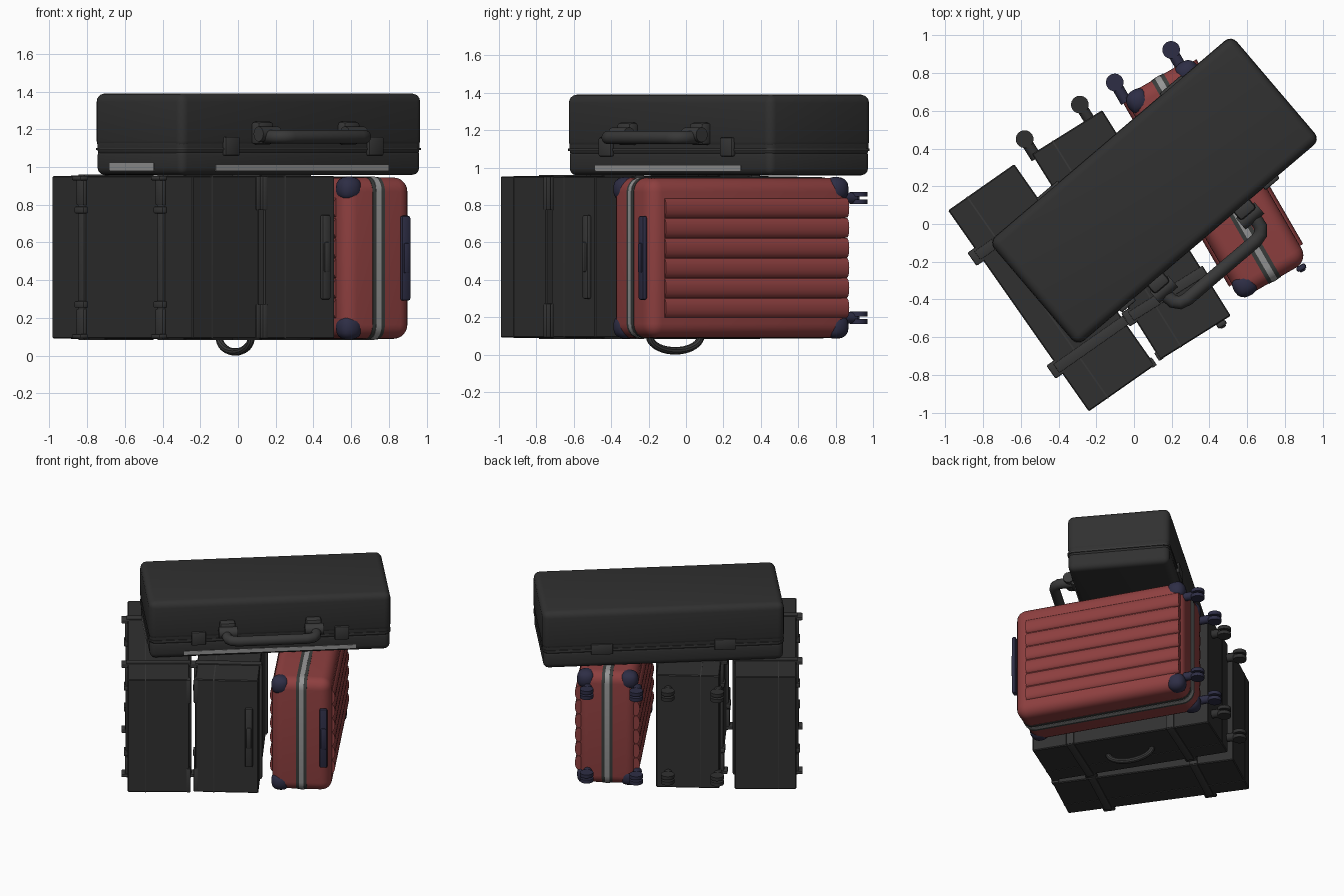
import bpy, bmesh, math
from mathutils import Matrix, Vector

if "Cube" in bpy.data.objects:
    bpy.data.objects.remove(bpy.data.objects["Cube"])

def material(name, rgb):
    m = bpy.data.materials.new(name)
    m.diffuse_color = (*rgb, 1)
    m.use_nodes = True
    m.node_tree.nodes["Principled BSDF"].inputs["Base Color"].default_value = m.diffuse_color
    return m

CHAR = material("charcoal", (0.030, 0.030, 0.030))
TRIM = material("dark trim", (0.040, 0.040, 0.040))
RED = material("brick red", (0.270, 0.050, 0.050))
NAVY = material("navy", (0.027, 0.027, 0.060))
GREY = material("light grey", (0.300, 0.300, 0.300))
BAND = material("band grey", (0.042, 0.046, 0.044))

def frame(x, y, z, deg):
    return Matrix.Translation((x, y, z)) @ Matrix.Rotation(math.radians(deg), 4, 'Z')

def finish(name, bm, M, mat):
    bmesh.ops.recalc_face_normals(bm, faces=bm.faces)
    bm.transform(M)
    me = bpy.data.meshes.new(name)
    bm.to_mesh(me)
    bm.free()
    me.materials.append(mat)
    me.shade_smooth()
    me.set_sharp_from_angle(angle=math.radians(35))
    ob = bpy.data.objects.new(name, me)
    bpy.context.collection.objects.link(ob)
    return ob

def box(name, M, c, s, mat, r=0.0, seg=2):
    bm = bmesh.new()
    bmesh.ops.create_cube(bm, size=1, matrix=Matrix.Translation(c) @ Matrix.Diagonal((*s, 1)))
    if r:
        bmesh.ops.bevel(bm, geom=bm.edges[:], offset=r, segments=seg, profile=0.5, affect='EDGES')
    return finish(name, bm, M, mat)

def cyl(name, M, c, r, depth, mat, axis='Z', scale=(1, 1, 1), seg=20):
    rot = {'Z': Matrix.Identity(4), 'Y': Matrix.Rotation(math.pi / 2, 4, 'X'),
           'X': Matrix.Rotation(math.pi / 2, 4, 'Y')}[axis]
    bm = bmesh.new()
    bmesh.ops.create_cone(bm, cap_ends=True, segments=seg, radius1=r, radius2=r, depth=depth,
                          matrix=Matrix.Translation(c) @ Matrix.Diagonal((*scale, 1)) @ rot)
    return finish(name, bm, M, mat)

def tube(name, M, pts, r, mat, seg=10):
    """Round bar swept along a planar path."""
    bm = bmesh.new()
    pts = [Vector(p) for p in pts]
    normal = (pts[1] - pts[0]).cross(pts[-1] - pts[0]).normalized()
    rings = []
    for i, p in enumerate(pts):
        t = (pts[min(i + 1, len(pts) - 1)] - pts[max(i - 1, 0)]).normalized()
        side = t.cross(normal)
        rings.append([bm.verts.new(p + r * (math.cos(a) * side + math.sin(a) * normal))
                      for a in (2 * math.pi * k / seg for k in range(seg))])
    for a, b in zip(rings, rings[1:]):
        for k in range(seg):
            bm.faces.new((a[k], a[(k + 1) % seg], b[(k + 1) % seg], b[k]))
    bm.faces.new(rings[0])
    bm.faces.new(rings[-1])
    return finish(name, bm, M, mat)

def hoop(name, M, w, l, h, x, width, mat, r):
    """Thin band around the y-z outline of a case, at local x."""
    bm = bmesh.new()
    for dx in (-width / 2, width / 2):
        loop = []
        for sy, sz, a0 in ((1, 1, 0), (-1, 1, 90), (-1, -1, 180), (1, -1, 270)):
            for k in range(6):
                a = math.radians(a0 + 18 * k)
                loop.append(bm.verts.new((x + dx, sy * (l / 2 - r) + r * math.cos(a),
                                          sz * (h / 2 - r) + r * math.sin(a))))
        bm.faces.new(loop)
    bm.verts.ensure_lookup_table()
    n = len(bm.verts) // 2
    for k in range(n):
        bm.faces.new([bm.verts[i] for i in (k, (k + 1) % n, n + (k + 1) % n, n + k)])
    return finish(name, bm, M, mat)

def casters(prefix, M, y, mat):
    for x in (-0.21, 0.135):
        for z in (-0.32, 0.32):
            cyl(prefix + "_wheel_stem", M, (x, y + 0.02, z), 0.03, 0.10, mat, 'Y', seg=12)
            box(prefix + "_wheel_fork", M, (x, y + 0.06, z), (0.035, 0.06, 0.05), mat, 0.008)
            for dz in (-0.02, 0.02):
                cyl(prefix + "_wheel", M, (x, y + 0.09, z + dz), 0.047, 0.026, mat)

def side_handle(prefix, M, y, mat):
    box(prefix + "_side_handle", M, (0.155, y - 0.012, 0), (0.055, 0.03, 0.45), mat, 0.012)
    box(prefix + "_side_handle_grip", M, (0.155, y - 0.024, 0), (0.035, 0.02, 0.16), mat, 0.008)

def straps(prefix, M, w, h):
    for y in (-0.365, 0.365):
        for s in (-1, 1):
            box(prefix + "_strap_side", M, (s * (w / 2 + 0.004), y, 0), (0.02, 0.055, h), TRIM, 0.004)
            box(prefix + "_strap_flat", M, (0, y, s * (h / 2 + 0.002)), (w + 0.02, 0.055, 0.012), TRIM, 0.003)
            # strap loops and edge guards on the outer side
            box(prefix + "_strap_loop", M, (-w / 2 - 0.012, y, s * 0.25), (0.03, 0.085, 0.035), TRIM, 0.006)
            box(prefix + "_strap_guard", M, (-w / 2 - 0.008, y, s * (h / 2 - 0.08)), (0.025, 0.07, 0.15), TRIM, 0.006)
            box(prefix + "_strap_end", M, (-w / 2 - 0.015, y, s * (h / 2 - 0.012)), (0.06, 0.085, 0.025), TRIM, 0.008)

# Trunk on the left
T = frame(-0.437, -0.338, 0.522, 35)
box("trunk_body", T, (0, 0, 0), (0.428, 1.30, 0.862), CHAR, 0.006, 1)
hoop("trunk_seam", T, 0.428, 1.304, 0.866, -0.09, 0.008, TRIM, 0.008)
straps("trunk", T, 0.428, 0.862)

# Dark wheeled case in the middle
C = frame(-0.0145, -0.058, 0.522, 32)
box("middle_case_body", C, (0, 0, 0), (0.44, 1.285, 0.862), CHAR, 0.006, 1)
hoop("middle_case_seam", C, 0.44, 1.289, 0.866, -0.09, 0.008, TRIM, 0.008)
straps("middle_case", C, 0.44, 0.862)
casters("middle_case", C, 0.64, CHAR)
side_handle("middle_case", C, -0.642, TRIM)
tube("middle_case_carry_handle", C,
     [(0.0, 0.16 * math.cos(a), -0.425 - 0.077 * math.sin(a))
      for a in (math.pi * k / 18 for k in range(19))], 0.02, TRIM)

# Corner guards in the gap between trunk and middle case
for s in (-1, 1):
    box("trunk_corner_guard", T, (0.208, -0.63, s * 0.34), (0.03, 0.05, 0.18), TRIM, 0.005)
    box("middle_corner_guard", C, (-0.214, -0.62, s * 0.34), (0.03, 0.05, 0.18), TRIM, 0.005)

# Red ribbed case
R = frame(0.435, 0.24, 0.517, 30)
box("red_case_shell", R, (0, 0, 0), (0.415, 1.24, 0.855), RED, 0.075, 6)
for s in (-1, 1):
    for k in range(6):
        cyl("red_case_rib", R, (s * 0.2, 0.035, (k - 2.5) * 0.107), 0.053, 1.13, RED, 'Y',
            scale=(0.5, 1, 1), seg=20)
hoop("red_case_band", R, 0, 1.246, 0.861, 0, 0.075, BAND, 0.08)
hoop("red_case_zip", R, 0, 1.250, 0.865, 0, 0.032, GREY, 0.08)
for sx, sy in ((-1, -1), (-1, 1), (1, 1)):
    for sz in (-1, 1):
        box("red_case_corner", R, (sx * 0.149, sy * 0.562, sz * 0.367), (0.13, 0.128, 0.13), NAVY, 0.055, 4)
casters("red_case", R, 0.62, NAVY)
side_handle("red_case", R, -0.622, NAVY)

# Large case lying on top
B = frame(0.108, 0.176, 0, 40.4)
box("top_case_lid", B, (0, 0, 1.242), (1.685, 0.722, 0.296), CHAR, 0.045, 4)
box("top_case_base", B, (0, 0, 1.03), (1.675, 0.712, 0.145), CHAR, 0.04, 4)
box("top_case_middle", B, (0, 0, 1.13), (1.68, 0.716, 0.16), CHAR, 0.045, 4)
def rim(z):
    bm = bmesh.new()
    bmesh.ops.create_cube(bm, size=1, matrix=Matrix.Translation((0, 0, z)) @ Matrix.Diagonal((1.69, 0.727, 0.012, 1)))
    bmesh.ops.bevel(bm, geom=[e for e in bm.edges if abs(e.verts[0].co.z - e.verts[1].co.z) > 0.005],
                    offset=0.045, segments=4, profile=0.5, affect='EDGES')
    finish("top_case_rim", bm, B, TRIM)
rim(1.095)
# Pale wear strip along the lower front edge
box("top_case_edge_strip", B, (0.0, -0.355, 0.995), (1.2, 0.008, 0.03), GREY)
box("top_case_end_strip", B, (-0.836, 0.05, 1.0), (0.008, 0.36, 0.04), GREY)
for s in (-1, 1):
    box("top_case_latch", B, (s * 0.5, -0.365, 1.11), (0.10, 0.03, 0.10), TRIM, 0.008)
    box("top_case_hinge", B, (s * 0.43, 0.362, 1.10), (0.15, 0.025, 0.08), TRIM, 0.006)
    box("top_case_handle_mount", B, (s * 0.30, -0.385, 1.18), (0.11, 0.07, 0.12), TRIM, 0.018)
    cyl("top_case_handle_pivot", B, (s * 0.30, -0.43, 1.175), 0.04, 0.13, TRIM, 'X', seg=16)
path = [(-0.30, -0.37), (-0.31, -0.47), (-0.305, -0.51), (-0.28, -0.54), (-0.24, -0.55)]
path = path + [(-x, y) for x, y in reversed(path)]
tube("top_case_handle", B, [(x, y, 1.16) for x, y in path], 0.036, TRIM, 14)
